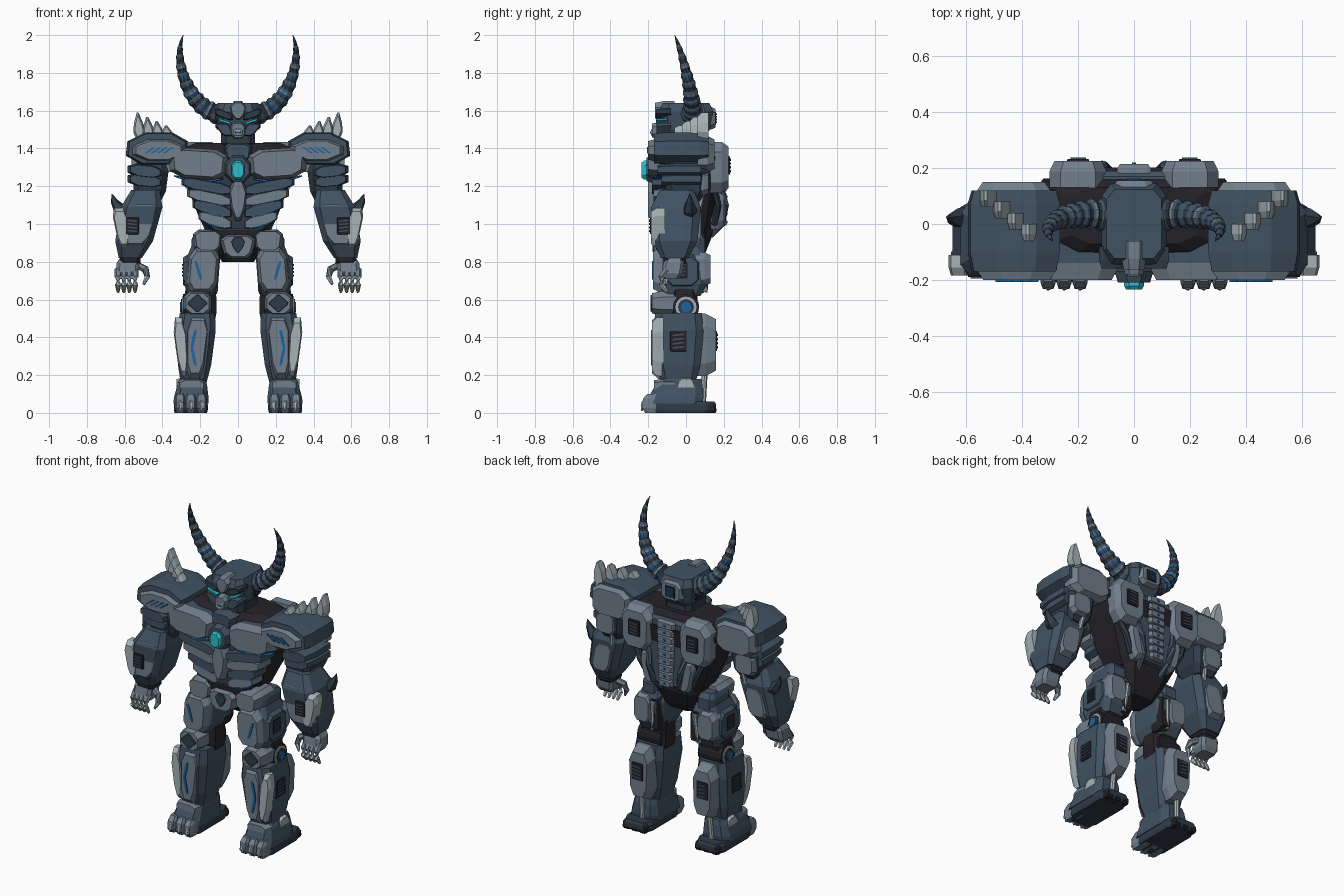
import bpy, bmesh, math
from mathutils import Vector, geometry

if "Cube" in bpy.data.objects:
    bpy.data.objects.remove(bpy.data.objects["Cube"])


def make_material(name, red, green, blue):
    linear = (red, green, blue, 1)
    mat = bpy.data.materials.new(name)
    mat.use_nodes = True
    mat.diffuse_color = linear
    mat.node_tree.nodes["Principled BSDF"].inputs["Base Color"].default_value = linear
    return mat


black = make_material("soot black", .018, .016, .021)
navy = make_material("dark navy", .028, .044, .065)
slate = make_material("slate blue", .053, .084, .123)
steel = make_material("steel grey", .165, .21, .26)
pale = make_material("pale grey", .38, .45, .47)
blue = make_material("bright blue", .013, .127, .352)
cyan = make_material("glowing cyan", .026, .515, .617)


def skin(name, rings, mats, mirror, rule):
    """Join vertex rings into a capped body; the rule picks each band's material."""
    bm = bmesh.new()
    rows = [[bm.verts.new(point) for point in ring] for ring in rings]
    count = len(rows[0])
    for band, (low, high) in enumerate(zip(rows, rows[1:])):
        for j in range(count):
            k = (j + 1) % count
            face = bm.faces.new((low[j], low[k], high[k], high[j]))
            face.material_index = rule(band)
    bm.faces.new(rows[0])
    bm.faces.new(rows[-1])
    bmesh.ops.recalc_face_normals(bm, faces=bm.faces)
    mesh = bpy.data.meshes.new(name)
    bm.to_mesh(mesh)
    bm.free()
    for mat in mats:
        mesh.materials.append(mat)
    obj = bpy.data.objects.new(name, mesh)
    bpy.context.collection.objects.link(obj)
    if mirror:
        obj.modifiers.new("mirror", 'MIRROR')


def octagon(at, size, taper=0, lean=0, tilt=0, cut=.4):
    """Rectangle with cut corners; taper widens the top, lean and tilt shear it."""
    k = 1 - cut
    unit = [(1, k), (k, 1), (-k, 1), (-1, k), (-1, -k), (-k, -1), (k, -1), (1, -k)]
    return [(at[0] + u * (1 + v * taper) * size[0] / 2 + v * lean,
             at[1] + v * size[1] / 2 + u * tilt) for u, v in unit]


def plate(name, mat, at, size, deep, rim=.82, axis='y', edge=None, **shape):
    """Armour plate from its outer face depth to its base depth, with a chamfered rim."""
    face, base = deep
    outline = octagon(at, size, **shape)
    rings = []
    for depth, scale in ((base, 1), (face + (base - face) * .4, 1), (face, rim)):
        flat = [(at[0] + (a - at[0]) * scale, at[1] + (b - at[1]) * scale) for a, b in outline]
        rings.append([(a, depth, b) if axis == 'y' else (depth, a, b) for a, b in flat])
    mirror = axis == 'x' or at[0] != 0
    skin(name, rings, [mat, edge or mat], mirror, lambda band: 1 - band)


def limb(name, mat, bottom, top, size, taper=0, ends=.75):
    """Upright barrel with cut corners, narrowed at both ends."""
    low, high = Vector(bottom), Vector(top)
    rings = []
    for t, pinch in ((0, ends), (.25, 1), (.75, 1), (1, ends)):
        centre = low.lerp(high, t)
        scale = pinch * (1 + taper * (2 * t - 1))
        section = octagon(centre.xy, [side * scale for side in size], cut=.3)
        rings.append([(a, b, centre.z) for a, b in section])
    skin(name, rings, [mat], low.x != 0, lambda band: 0)


def tube(name, mats, points, radii, sides=6, rule=lambda band: 0):
    """Round body along a path."""
    path = [Vector(point) for point in points]
    angles = [math.tau * j / sides for j in range(sides)]
    rings = []
    for i, point in enumerate(path):
        along = path[min(i + 1, len(path) - 1)] - path[max(i - 1, 0)]
        turn = along.to_track_quat('Z', 'Y')
        rings.append([point + turn @ Vector((math.cos(a), math.sin(a), 0)) * radii[i] for a in angles])
    skin(name, rings, mats, True, rule)


def vent(name, at, size, face, axis='y', slat=slate):
    """Dark framed grille with four slats."""
    out = math.copysign(.005, face)
    width, height = size
    plate(name + "_frame", black, at, size, (face, face - out * 5), axis=axis, rim=.95, cut=.1)
    for i in range(4):
        level = at[1] + height * (i - 1.5) / 5
        plate(name + "_slat", slat, (at[0], level), (width * .7, height / 12), (face + out, face),
              axis=axis, rim=1, tilt=height / 30)


# Torso core and pelvis
limb("waist_core", black, bottom=(0, .03, .95), top=(0, .03, 1.35), size=(.5, .28), taper=.3, ends=.95)
limb("shoulder_core", black, bottom=(0, .03, 1.33), top=(0, .03, 1.43), size=(.62, .28), taper=-.2, ends=.9)
limb("pelvis", black, bottom=(0, 0, .8), top=(0, 0, .98), size=(.27, .24), taper=.3, ends=.9)
limb("neck", navy, bottom=(0, 0, 1.4), top=(0, 0, 1.5), size=(.18, .2))
plate("abdomen", navy, at=(0, 1.15), size=(.46, .38), deep=(-.14, -.05), taper=.3, rim=.95, cut=.2)

# Chest
plate("chest_armour", steel, at=(.21, 1.32), size=(.31, .16), deep=(-.2, -.05), edge=slate, taper=.05, tilt=.01)
plate("chest_facet", pale, at=(.21, 1.375), size=(.18, .02), deep=(-.19, -.17), tilt=.01, taper=.1)
plate("chest_line", blue, at=(.14, 1.23), size=(.12, .012), deep=(-.17, -.12), tilt=-.01)
plate("chest_line", blue, at=(.27, 1.235), size=(.14, .012), deep=(-.17, -.12), tilt=.02)
for i in range(4):
    level, reach = 1.2 - i * .06, .27 - i * .03
    middle = .03 + reach / 2
    plate("rib", steel if i % 2 else slate, at=(middle, level), size=(reach, .06),
          deep=(-.18 + i * .008, -.06), tilt=.025, rim=.9)
    plate("rib_line", blue, at=(middle, level - .03), size=(reach * .7, .008), deep=(-.16, -.12), tilt=.015)
plate("sternum", steel, at=(0, 1.13), size=(.085, .23), deep=(-.2, -.1), taper=.3, cut=.6)
plate("collar", slate, at=(0, 1.38), size=(.14, .1), deep=(-.17, -.05), taper=.1)
plate("gem_socket", slate, at=(0, 1.29), size=(.14, .15), deep=(-.21, -.1), cut=.6)
plate("gem", cyan, at=(0, 1.285), size=(.07, .1), deep=(-.235, -.2), cut=.5, rim=.8)

# Hips
plate("hip_plate", steel, at=(.16, .91), size=(.15, .12), deep=(-.16, .02), taper=.1)
plate("belt_plate", steel, at=(0, .88), size=(.17, .13), deep=(-.17, -.05), taper=.2)
plate("belt_inlay", navy, at=(0, .89), size=(.06, .08), deep=(-.178, -.16), taper=.5, cut=.6, rim=.95)
limb("hip_side", slate, bottom=(.19, 0, .83), top=(.19, 0, .95), size=(.11, .2))

# Back
plate("back_shell", slate, at=(0, 1.19), size=(.24, .42), deep=(.19, .14), taper=.3, rim=.92, cut=.1)
for i in range(9):
    level = 1.01 + i * .045
    plate("vertebra", steel, at=(0, level), size=(.09 + i * .004, .042), deep=(.215, .17), cut=.2)
    plate("vertebra_light", blue, at=(0, level), size=(.016, .014), deep=(.22, .21), rim=1)
plate("back_pod", steel, at=(.2, 1.3), size=(.2, .27), deep=(.225, .13), taper=.05)
vent("back_vent", at=(.2, 1.31), size=(.08, .1), face=.232)
plate("lower_back_plate", steel, at=(.13, 1.07), size=(.08, .2), deep=(.2, .13), lean=.02)
tube("back_cable", [slate], [(.13, .18, 1.2), (.11, .21, 1.1), (.09, .19, 1), (.08, .13, .94)], [.018] * 4)
tube("side_cable", [navy], [(.24, .15, 1.2), (.2, .17, 1.1), (.15, .15, 1)], [.018] * 3)

# Head
limb("skull", slate, bottom=(0, 0, 1.45), top=(0, 0, 1.64), size=(.215, .27), taper=.15, ends=.8)
plate("brow", steel, at=(0, 1.6), size=(.08, .1), deep=(-.165, -.06), taper=.3, cut=.6)
plate("brow_ridge", navy, at=(.075, 1.58), size=(.1, .04), deep=(-.16, -.08), tilt=.018)
plate("eye", cyan, at=(.07, 1.543), size=(.07, .012), deep=(-.16, -.1), tilt=.012, rim=.95)
plate("cheek", slate, at=(.07, 1.5), size=(.07, .07), deep=(-.155, -.08), taper=.2, lean=.02)
plate("snout", steel, at=(0, 1.495), size=(.08, .09), deep=(-.18, -.08), cut=.5)
plate("muzzle", pale, at=(0, 1.485), size=(.05, .035), deep=(-.186, -.17))
plate("mouth", blue, at=(0, 1.485), size=(.03, .012), deep=(-.19, -.18))
plate("head_rear", steel, at=(0, 1.56), size=(.15, .12), deep=(.155, .1))
vent("head_vent", at=(0, 1.56), size=(.07, .07), face=.16, slat=blue)
vent("temple_vent", at=(.03, 1.53), size=(.06, .06), face=.115, axis='x')

# Horns with stepped ridges and thin coloured rings
steps = 46
path = geometry.interpolate_bezier(Vector((.09, .03, 1.58)), Vector((.25, .05, 1.6)),
                                   Vector((.35, 0, 1.85)), Vector((.29, -.06, 2)), steps)
radii = [max(.002, .058 * (1 - i / (steps - 1)) ** .75 * (.92 + i % 4 // 2 * .14)) for i in range(steps)]
tube("horn", [navy, slate, steel, blue], path, radii, sides=10,
     rule=lambda band: 3 if band in (9, 17, 25) else 2 if band % 12 == 6 else band % 4 // 2)

# Shoulders
for face in (-.17, .12):
    plate("shoulder_pad", slate, at=(.43, 1.4), size=(.32, .17), deep=(face, 0), rim=.92, cut=.55, lean=-.01)
plate("shoulder_front", steel, at=(.42, 1.39), size=(.29, .12), deep=(-.2, -.1), cut=.6)
plate("shoulder_back", steel, at=(.43, 1.37), size=(.27, .19), deep=(.15, .06))
for i in range(4):
    plate("shoulder_slash", blue, at=(.37 + i * .032, 1.39), size=(.014, .036), deep=(-.207, -.19), lean=-.025, rim=1)
    y = .09 - i * .04
    plate("shoulder_spike", pale, at=(.525 - i * .05, 1.51 - i * .01), size=(.055, .16 - i * .025),
          deep=(y - .03, y + .03), lean=.006, taper=-.4, cut=.7, rim=.7)

# Arms
limb("upper_arm", navy, bottom=(.47, 0, 1.12), top=(.46, 0, 1.33), size=(.18, .22), taper=.1)
for i in range(2):
    plate("arm_band", slate, at=(.49, 1.28 - i * .05), size=(.19, .07), deep=(-.15 + i * .02, .08), cut=.5, tilt=.01)
plate("upper_arm_rear", steel, at=(.48, 1.22), size=(.14, .14), deep=(.12, .05))
limb("forearm", slate, bottom=(.57, -.06, .82), top=(.49, -.05, 1.18), size=(.21, .25), taper=.1, ends=.65)
plate("forearm_front", steel, at=(.52, 1), size=(.16, .25), deep=(-.18, -.1), lean=-.03, taper=.1)
plate("forearm_blade", pale, at=(.615, .98), size=(.07, .21), deep=(-.185, -.11), lean=.015, taper=.2)
plate("forearm_rear", steel, at=(.53, .98), size=(.13, .2), deep=(.08, 0), lean=-.02)
vent("forearm_vent", at=(.56, .99), size=(.07, .09), face=-.19)
tube("elbow_spike", [navy], [(.58, .02, 1.05), (.63, .02, 1.08), (.655, .02, 1.12), (.668, .02, 1.16)],
     [.045, .036, .02, .002], sides=5)
tube("arm_piston", [pale], [(.44, .1, 1.24), (.46, .07, 1.08)], [.014] * 2, sides=8)

# Hands
limb("wrist", black, bottom=(.57, -.06, .78), top=(.57, -.06, .85), size=(.11, .12))
limb("palm", steel, bottom=(.59, -.08, .71), top=(.58, -.06, .82), size=(.12, .11))
for i in range(4):
    x = .545 + i * .03
    tube("finger", [steel, pale], [(x, -.1, .76), (x, -.13, .72), (x, -.13, .68), (x, -.1, .64)],
         [.019, .019, .017, .008], rule=lambda band: min(band, 1))
tube("thumb", [steel, pale], [(.53, -.07, .78), (.49, -.09, .76), (.48, -.1, .72), (.5, -.11, .68)],
     [.02, .02, .016, .007], rule=lambda band: band // 2)

# Thighs and knees
limb("thigh", slate, bottom=(.2, -.02, .62), top=(.18, -.01, .88), size=(.18, .26))
plate("thigh_front", steel, at=(.185, .755), size=(.16, .24), deep=(-.175, -.08), lean=-.01)
plate("thigh_outer", slate, at=(-.02, .75), size=(.2, .18), deep=(.29, .22), axis='x')
plate("thigh_rear", steel, at=(.22, .76), size=(.12, .18), deep=(.13, .05))
plate("thigh_recess", black, at=(.14, .74), size=(.07, .22), deep=(.115, .03), cut=.2)
tube("thigh_piston", [pale], [(.145, .115, .82), (.16, .1, .64)], [.014] * 2, sides=8)
plate("thigh_line", blue, at=(.21, .755), size=(.016, .1), deep=(-.18, -.17), lean=.015, rim=1)
vent("thigh_vent", at=(-.03, .755), size=(.08, .09), face=.292, axis='x')
limb("knee_core", black, bottom=(.2, -.01, .48), top=(.2, -.01, .66), size=(.17, .14), ends=.9)
for i, (part, mat) in enumerate((("joint", black), ("ring", pale), ("hub", navy), ("light", blue))):
    tube("knee_" + part, [mat], [(.13, 0, .56), (.29 + i * .006, 0, .56)], [.07 - i * .014] * 2, sides=16)
plate("knee_cap", steel, at=(.215, .58), size=(.15, .13), deep=(-.18, -.05), cut=.5)
plate("knee_inlay", navy, at=(.215, .58), size=(.1, .09), deep=(-.187, -.17), cut=.9, rim=.95)

# Shins
limb("shin", slate, bottom=(.235, -.04, .16), top=(.215, -.04, .53), size=(.19, .25), taper=.15, ends=.85)
plate("shin_front", steel, at=(.22, .35), size=(.11, .34), deep=(-.18, -.1), taper=.2, lean=-.01)
plate("shin_blade", pale, at=(.3, .35), size=(.06, .31), deep=(-.18, -.12), taper=.2, lean=.015, cut=.5)
for i in range(2):
    plate("shin_line", blue, at=(.235, .3 + i * .09), size=(.016, .1), deep=(-.186, -.17), lean=.01 - i * .02, rim=1)
plate("calf", steel, at=(.22, .36), size=(.14, .33), deep=(.16, .02), taper=.1)
vent("calf_vent", at=(.225, .38), size=(.08, .11), face=.165)
vent("shin_vent", at=(-.04, .38), size=(.09, .11), face=.325, axis='x')
tube("ankle_piston", [pale], [(.23, .1, .24), (.24, .09, .06)], [.016] * 2, sides=8)

# Feet
limb("sole", navy, bottom=(.25, -.02, 0), top=(.25, -.02, .06), size=(.18, .36), ends=.95)
limb("instep", slate, bottom=(.25, -.06, .05), top=(.24, -.03, .18), size=(.17, .27), taper=-.15, ends=.95)
plate("ankle_guard", steel, at=(.245, .14), size=(.15, .08), deep=(-.17, -.06))
plate("ankle_side", pale, at=(0, .15), size=(.1, .07), deep=(.325, .27), axis='x', taper=-.2)
for i in range(3):
    x = .193 + i * .057
    limb("toe", steel, bottom=(x, -.16, 0), top=(x, -.15, .1), size=(.054, .15))
    tube("toe_claw", [pale], [(x, -.18, .085), (x, -.225, .05), (x, -.235, .01)], [.02, .015, .004], sides=5)
    limb("heel_toe", black, bottom=(x, .13, 0), top=(x, .12, .05), size=(.05, .07))
